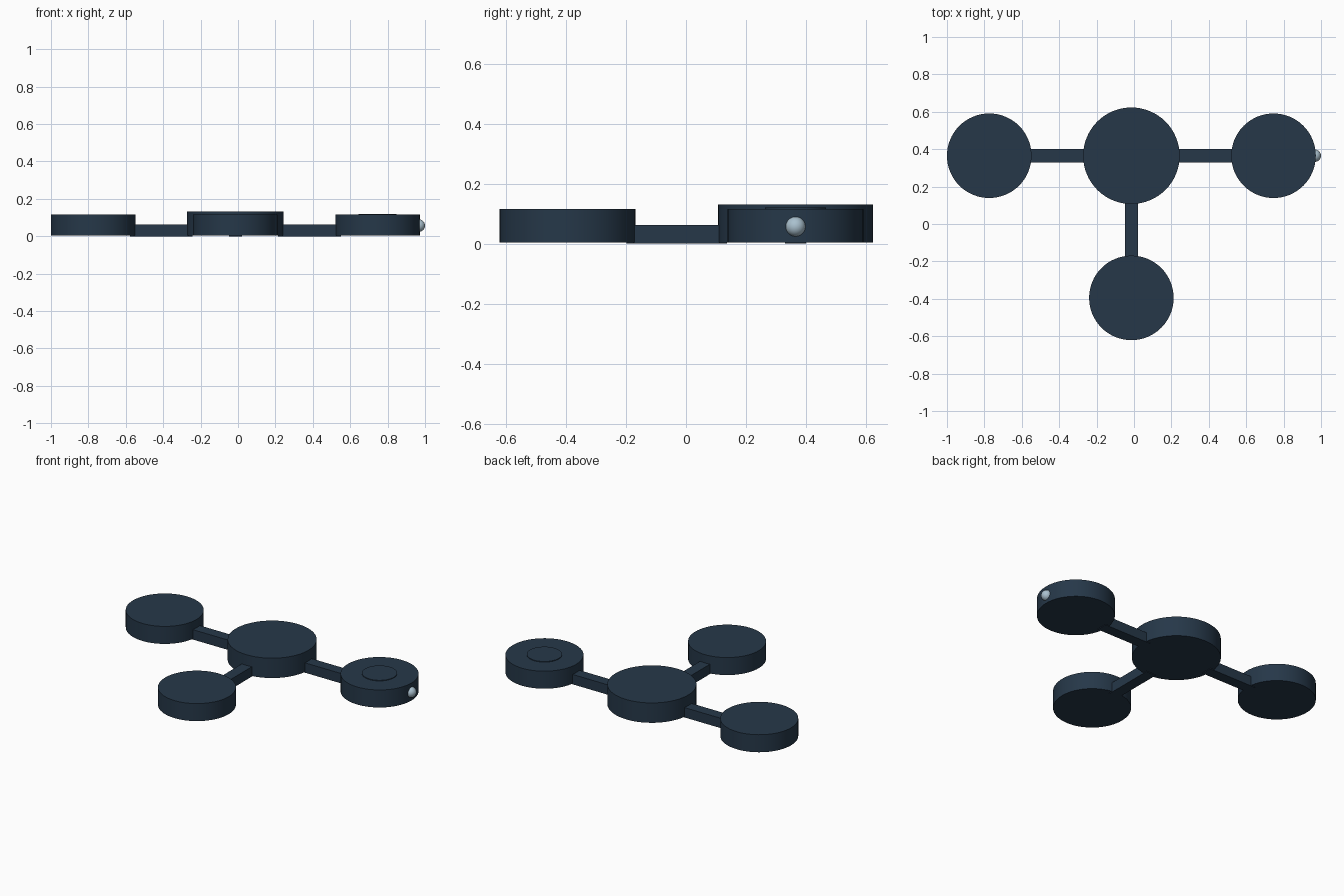
import bpy
from math import radians

cube = bpy.data.objects.get("Cube")
if cube:
    bpy.data.objects.remove(cube, do_unlink=True)


def make_material(name, rgb):
    mat = bpy.data.materials.new(name)
    mat.use_nodes = True
    mat.diffuse_color = (*rgb, 1)
    mat.node_tree.nodes["Principled BSDF"].inputs["Base Color"].default_value = (*rgb, 1)
    return mat


navy = make_material("dark slate blue", (0.019, 0.039, 0.066))
silver = make_material("pale blue grey", (0.40, 0.53, 0.62))


def finish(name, mat, smooth=True):
    obj = bpy.context.object
    obj.name = name
    obj.data.materials.append(mat)
    if smooth:
        bpy.ops.object.shade_smooth_by_angle(angle=radians(35))
    return obj


def disc(name, x, y, radius, z0, z1):
    bpy.ops.mesh.primitive_cylinder_add(vertices=64, radius=radius, depth=z1 - z0,
                                        location=(x, y, (z0 + z1) / 2))
    return finish(name, navy)


def arm(name, x0, x1, y0, y1, height):
    bpy.ops.mesh.primitive_cube_add(size=1, location=((x0 + x1) / 2, (y0 + y1) / 2, height / 2))
    bpy.context.object.scale = (x1 - x0, y1 - y0, height)
    bpy.ops.object.transform_apply(location=False, rotation=False, scale=True)
    return finish(name, navy, False)


# Hub and the three round pads
CX, CY = -0.014, 0.365
REACH, PAD_R, HUB_R = 0.76, 0.226, 0.258
disc("hub", CX, CY, HUB_R, 0.004, 0.131)
pads = {"right_pad": (CX - REACH, CY), "left_pad": (CX + REACH, CY), "front_pad": (CX, CY - REACH)}
for name, (x, y) in pads.items():
    disc(name, x, y, PAD_R, 0.004, 0.116)

# Connecting arms, slightly sunk into hub and pads
HALF, SINK = 0.035, 0.03
near, far = HUB_R - SINK, REACH - PAD_R + SINK
arm("right_arm", CX - far, CX - near, CY - HALF, CY + HALF, 0.063)
arm("left_arm", CX + near, CX + far, CY - HALF, CY + HALF, 0.063)
arm("front_arm", CX - HALF, CX + HALF, CY - far, CY - near, 0.063)

# Raised button on the left pad
disc("button", CX + REACH, CY, 0.102, 0.10, 0.120)

# Small knob on the outer edge of the left pad
bpy.ops.mesh.primitive_uv_sphere_add(segments=32, ring_count=16, radius=0.033,
                                     location=(0.967, CY, 0.057))
finish("side_knob", silver)
